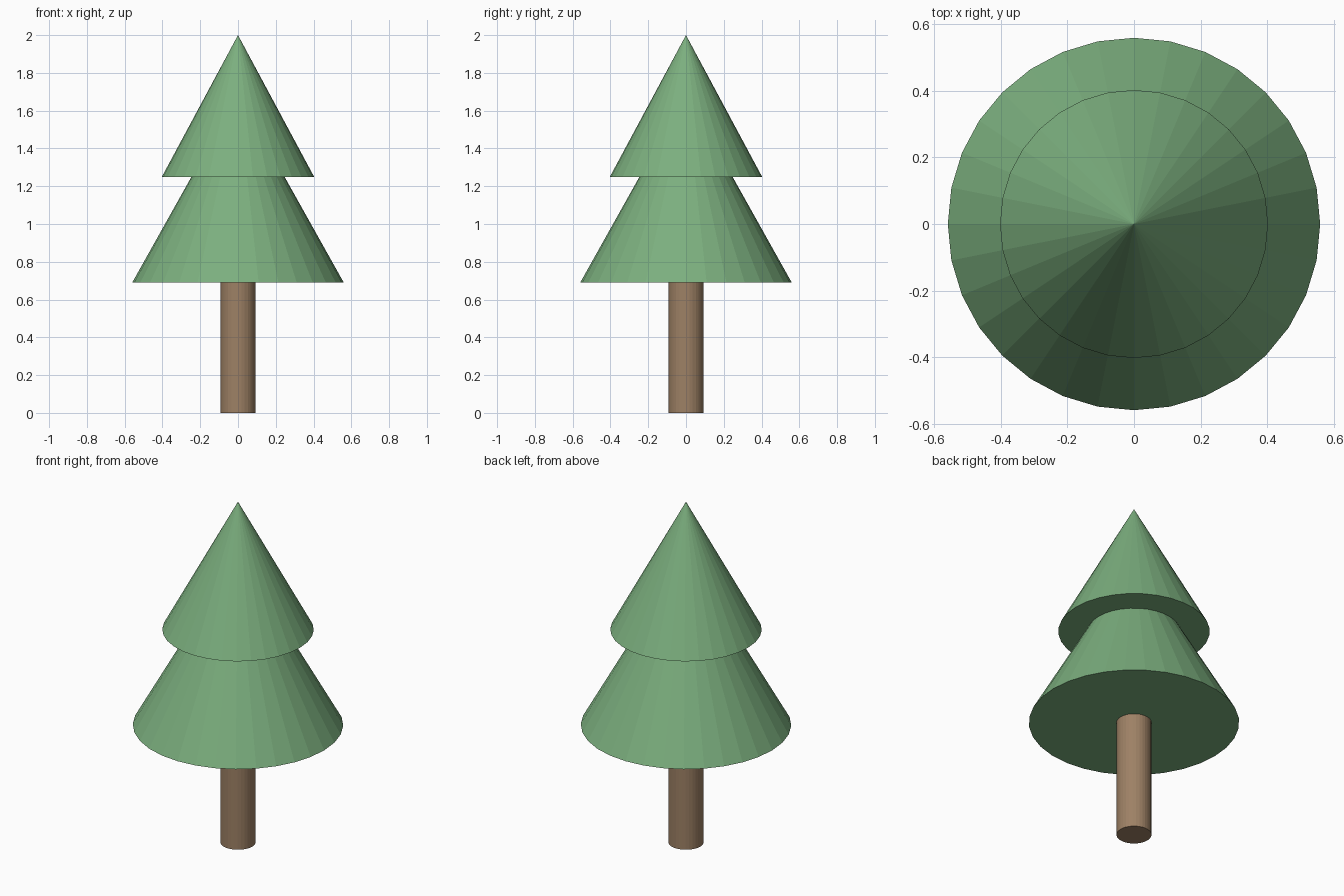
import bpy

if "Cube" in bpy.data.objects:
    bpy.data.objects.remove(bpy.data.objects["Cube"], do_unlink=True)


def make_material(name, rgb):
    mat = bpy.data.materials.new(name)
    mat.use_nodes = True
    mat.diffuse_color = (*rgb, 1)
    mat.node_tree.nodes["Principled BSDF"].inputs["Base Color"].default_value = (*rgb, 1)
    return mat


def finish(name, mat):
    obj = bpy.context.object
    obj.name = name
    obj.data.name = name
    obj.data.materials.append(mat)


def foliage_cone(name, radius, bottom, tip, mat):
    bpy.ops.mesh.primitive_cone_add(vertices=32, radius1=radius, radius2=0, depth=tip - bottom,
                                    location=(0, 0, (bottom + tip) / 2))
    finish(name, mat)


green = make_material("leaf green", (0.20, 0.43, 0.21))
brown = make_material("bark brown", (0.34, 0.22, 0.13))

# Trunk
trunk_height = 0.69
bpy.ops.mesh.primitive_cylinder_add(vertices=32, radius=0.093, depth=trunk_height,
                                    location=(0, 0, trunk_height / 2))
finish("trunk", brown)

# Two overlapping tiers of foliage
foliage_cone("lower_foliage", 0.56, trunk_height, 1.69, green)
foliage_cone("upper_foliage", 0.403, 1.25, 2.0, green)
